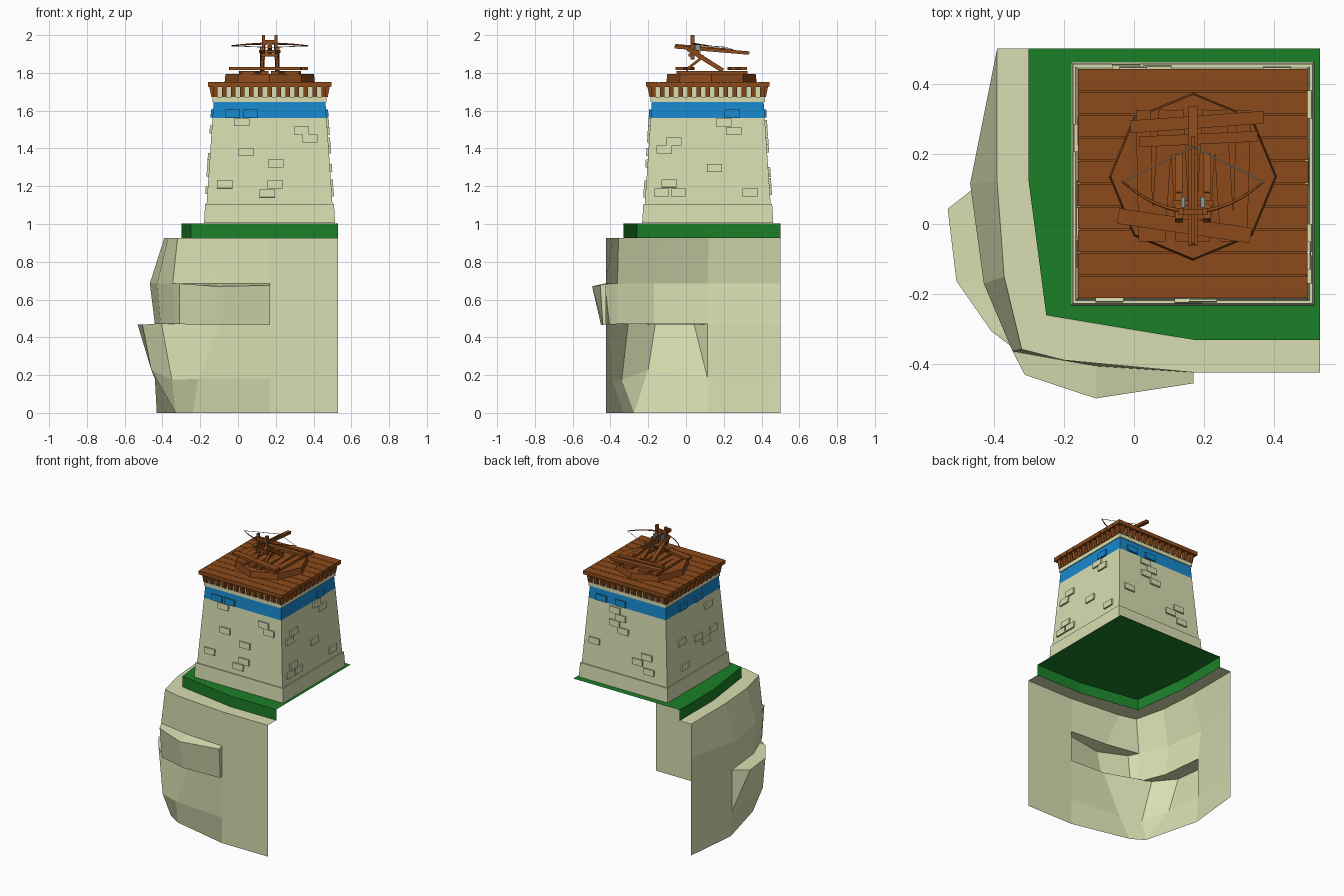
import bpy, bmesh, math
from mathutils import Matrix, Vector

if "Cube" in bpy.data.objects:
    bpy.data.objects.remove(bpy.data.objects["Cube"])

CX, CY = 0.167, 0.115      # tower centre
TX, TY = 0.168, 0.135      # turntable centre


def material(name, rgb):
    m = bpy.data.materials.new(name)
    m.use_nodes = True
    m.diffuse_color = (*rgb, 1)
    m.node_tree.nodes["Principled BSDF"].inputs["Base Color"].default_value = (*rgb, 1)
    return m


STONE = material("pale_stone", (0.69, 0.73, 0.44))
GRASS = material("grass_green", (0.011, 0.215, 0.021))
BLUE = material("painted_blue", (0.009, 0.245, 0.6))
WOOD = material("brown_wood", (0.265, 0.07, 0.011))
METAL = material("grey_metal", (0.25, 0.31, 0.3))
CORD = material("pale_cord", (0.8, 0.74, 0.55))


def finish(name, bm, mat):
    me = bpy.data.meshes.new(name)
    bm.to_mesh(me)
    bm.free()
    me.materials.append(mat)
    ob = bpy.data.objects.new(name, me)
    bpy.context.collection.objects.link(ob)


def box(bm, matrix, size):
    bmesh.ops.create_cube(bm, size=1, matrix=matrix @ Matrix.Diagonal((*size, 1)))


def beam(bm, p, q, width, height):
    p, q = Vector(p), Vector(q)
    d = q - p
    rot = d.to_track_quat('X', 'Z').to_matrix().to_4x4()
    box(bm, Matrix.Translation((p + q) / 2) @ rot, (d.length, width, height))


def frustum(name, mat, sides, r0, r1, z0, z1, centre=(CX, CY)):
    bm = bmesh.new()
    k, turn = (math.sqrt(2), math.pi / 4) if sides == 4 else (1, 0)
    m = Matrix.Translation((*centre, (z0 + z1) / 2)) @ Matrix.Rotation(turn, 4, 'Z')
    bmesh.ops.create_cone(bm, cap_ends=True, segments=sides, radius1=r0 * k,
                          radius2=r1 * k, depth=z1 - z0, matrix=m)
    finish(name, bm, mat)


def sheet(name, mat, rows, cap=False):
    """Open shell through rows of points; coincident points are merged."""
    bm = bmesh.new()
    known = {}

    def vert(p):
        key = tuple(round(c, 4) for c in p)
        if key not in known:
            known[key] = bm.verts.new(p)
        return known[key]

    grid = [[vert(p) for p in row] for row in rows]
    for up, low in zip(grid, grid[1:]):
        for i in range(len(up) - 1):
            loop = list(dict.fromkeys((up[i], low[i], low[i + 1], up[i + 1])))
            if len(loop) > 2:
                bm.faces.new(loop)
    if cap:
        bm.faces.new(grid[0] + [vert((0.53, 0.5, rows[0][0][2]))])
    finish(name, bm, mat)


# Cliff: open at the back and left, with two rock outcrops
def level(z, pts, front=None, side=None):
    a, b, c, d, e, f, g = [(x, y, z) for x, y in pts]
    b2, d2, f2 = b, d, f
    if front:
        d2, e, f2 = front
    if side:
        b2, c, d = side
        d2 = d
    return [a, b, b2, c, d, d2, e, f2, f, g]


FRONT_END = [(0.17, -0.423), (0.53, -0.423)]
ledge = [(-.3, .5), (-.3, .12), (-.27, -.108), (-.25, -.26), (-.15, -.277), (.17, -.33), (.53, -.33)]
rim = [(-.39, .5), (-.39, .12), (-.37, -.15), (-.32, -.357), (-.2, -.388)] + FRONT_END
upper = [(-.39, .5), (-.467, .115), (-.428, -.17), (-.346, -.363), (-.109, -.405)] + FRONT_END
middle = [(-.39, .5), (-.44, .115), (-.41, -.17), (-.335, -.36), (-.09, -.41)] + FRONT_END
lower = [(-.39, .5), (-.44, .115), (-.455, -.2), (-.35, -.34), (-.21, -.392)] + FRONT_END
foot = [(-.39, .5), (-.43, .115), (-.33, -.275), (-.33, -.275), (-.24, -.33)] + FRONT_END
front_top = [(-.311, -.43, .685), (-.109, -.497, .67), (.17, -.454, .675)]
front_low = [(-.311, -.405, .47), (-.109, -.45, .465), (.17, -.44, .465)]
side_top = [(-.531, .043, .467), (-.506, -.163, .467), (-.406, -.306, .475)]
side_low = [(-.44, .115, .18), (-.46, -.2, .23), (-.35, -.34, .175)]
sheet("cliff", STONE, [
    level(.927, ledge), level(.927, rim), level(.685, upper),
    level(.685, upper, front=front_top), level(.47, middle, front=front_low),
    level(.47, middle), level(.47, middle, side=side_top),
    level(.18, lower, side=side_low), level(0, foot)])

# Grass slab: top plate with a skirt on the two outer sides
edge = [(-.3, .5), (-.3, .12), (-.25, -.26), (.17, -.33), (.53, -.33)]
sheet("grass_slab", GRASS, [[(x, y, z) for x, y in edge] for z in (1.003, .927)], cap=True)

# Tower body
LOW, HIGH, BASE_R, TOP_R = 1.105, 1.645, 0.333, 0.296


def half(z):
    return BASE_R + (TOP_R - BASE_R) * (z - LOW) / (HIGH - LOW)


frustum("tower_plinth", STONE, 4, 0.347, 0.341, 1.006, LOW)
frustum("tower_wall", STONE, 4, BASE_R, half(1.56), LOW, 1.56)
frustum("blue_band", BLUE, 4, half(1.56), TOP_R, 1.56, HIGH)
frustum("tower_cornice", STONE, 4, 0.302, 0.302, HIGH, 1.672)
frustum("tower_frieze", STONE, 4, 0.29, 0.29, 1.672, 1.728)

# Raised bricks, given as offset along the wall and height
front_bricks = [(-.197, 1.585), (-.1, 1.585), (-.147, 1.54), (.17, 1.495), (.215, 1.452),
                (-.125, 1.38), (.033, 1.32), (-.237, 1.21), (.03, 1.208), (-.012, 1.162)]
left_bricks = [(.13, 1.585), (.085, 1.537), (.14, 1.492), (-.18, 1.437), (-.23, 1.393),
               (.035, 1.295), (-.205, 1.215), (-.245, 1.167), (-.155, 1.167), (.225, 1.167)]
back_bricks = [(-.2, 1.585), (-.05, 1.585), (-.09, 1.53), (-.045, 1.485), (-.02, 1.4), (-.09, 1.44),
               (-.24, 1.28), (.17, 1.27), (.1, 1.222), (.19, 1.175)]
right_bricks = [(-.11, 1.585), (.16, 1.5), (-.15, 1.355), (.03, 1.32), (.11, 1.272),
                (.2, 1.32), (-.13, 1.18), (.06, 1.585)]
tilt = math.atan((BASE_R - TOP_R) / (HIGH - LOW))
stone_bm, blue_bm = bmesh.new(), bmesh.new()
for side, pattern in enumerate((front_bricks, left_bricks, back_bricks, right_bricks)):
    turn = Matrix.Translation((CX, CY, 0)) @ Matrix.Rotation(side * math.pi / 2, 4, 'Z')
    for u, z in pattern:
        m = turn @ Matrix.Translation((u, -half(z), z)) @ Matrix.Rotation(-tilt, 4, 'X')
        box(blue_bm if z > 1.56 else stone_bm, m, (.08, .022, .042))
finish("wall_bricks", stone_bm, STONE)
finish("band_bricks", blue_bm, BLUE)

# Corbels under the deck, tapering inwards at the foot
bm = bmesh.new()
for side in range(4):
    turn = Matrix.Translation((CX, CY, 0)) @ Matrix.Rotation(side * math.pi / 2, 4, 'Z')
    for i in range(13):
        u = -0.288 + i * 0.048
        made = bmesh.ops.create_cube(bm, size=1, matrix=Matrix.Translation((u, -.301, 1.699))
                                     @ Matrix.Diagonal((.024, .036, .054, 1)))["verts"]
        for v in made:
            if v.co.z < 1.7 and v.co.y < -.31:
                v.co.y = -.308
        bmesh.ops.transform(bm, matrix=turn, verts=made)
finish("corbels", bm, WOOD)

# Plank deck
frustum("deck_frame", WOOD, 4, 0.322, 0.322, 1.725, 1.745)
bm = bmesh.new()
for i in range(10):
    y = CY + (i - 4.5) * 0.0655
    beam(bm, (CX - .327, y, 1.74), (CX + .327, y, 1.74), .0625, .026)
finish("deck_planks", bm, WOOD)

# Octagonal turntable with loose planks
frustum("turntable_base", WOOD, 8, 0.239, 0.234, 1.75, 1.795, (TX, TY))
bm = bmesh.new()
for x, lean in ((.03, -.004), (.08, .012), (.13, -.01), (.205, .01), (.255, -.012), (.307, .006)):
    beam(bm, (x - lean, -.05, 1.803), (x + lean, .325, 1.803), .042, .016)
for p, q, w in (((-.01, .277), (.37, .304), .036), ((.015, .234), (.352, .25), .03),
                ((-.045, .023), (.333, -.033), .044)):
    beam(bm, (*p, 1.822), (*q, 1.822), w, .016)
finish("turntable_planks", bm, WOOD)

# Ballista frame: mirrored posts and struts, joined by crossbars
bm, metal_bm = bmesh.new(), bmesh.new()
for s in (-1, 1):
    beam(bm, (TX + s * .034, .035, 1.87), (TX + s * .034, .035, 2.0), .02, .016)
    beam(bm, (TX + s * .04, .01, 1.928), (TX + s * .04, .195, 1.812), .022, .024)
    beam(bm, (TX + s * .04, .0, 1.815), (TX + s * .04, .095, 1.89), .014, .014)
    box(metal_bm, Matrix.Translation((TX + s * .028, .062, 1.927)), (.012, .03, .05))
for y, z, r in ((.06, 1.912, .058), (.035, 1.965, .042), (.02, 1.895, .045)):
    beam(bm, (TX - r, y, z), (TX + r, y, z), .016, .016)
finish("ballista_frame", bm, WOOD)
finish("ballista_brackets", metal_bm, METAL)

# Stock with a raised guide rail
bm = bmesh.new()
beam(bm, (TX, -.06, 1.938), (TX, .335, 1.905), .026, .018)
beam(bm, (TX, -.055, 1.949), (TX, .25, 1.923), .01, .008)
finish("ballista_stock", bm, WOOD)


def rod(name, mat, pts, thickness, radii):
    cu = bpy.data.curves.new(name, 'CURVE')
    cu.dimensions = '3D'
    cu.bevel_depth = thickness
    cu.bevel_resolution = 0
    cu.use_fill_caps = True
    sp = cu.splines.new('POLY')
    sp.points.add(len(pts) - 1)
    for point, co, r in zip(sp.points, pts, radii):
        point.co = (*co, 1)
        point.radius = r
    cu.materials.append(mat)
    bpy.context.collection.objects.link(bpy.data.objects.new(name, cu))


# Bow and string
steps = [i / 6 for i in range(-6, 7)]
rod("bow", WOOD, [(TX + .203 * t, .035 + .087 * t * t, 1.955 - .012 * t * t) for t in steps],
    .006, [1 - .5 * abs(t) for t in steps])
rod("bow_string", CORD, [(TX - .2, .12, 1.943), (TX, .22, 1.935), (TX + .2, .12, 1.943)],
    .002, [1, 1, 1])
